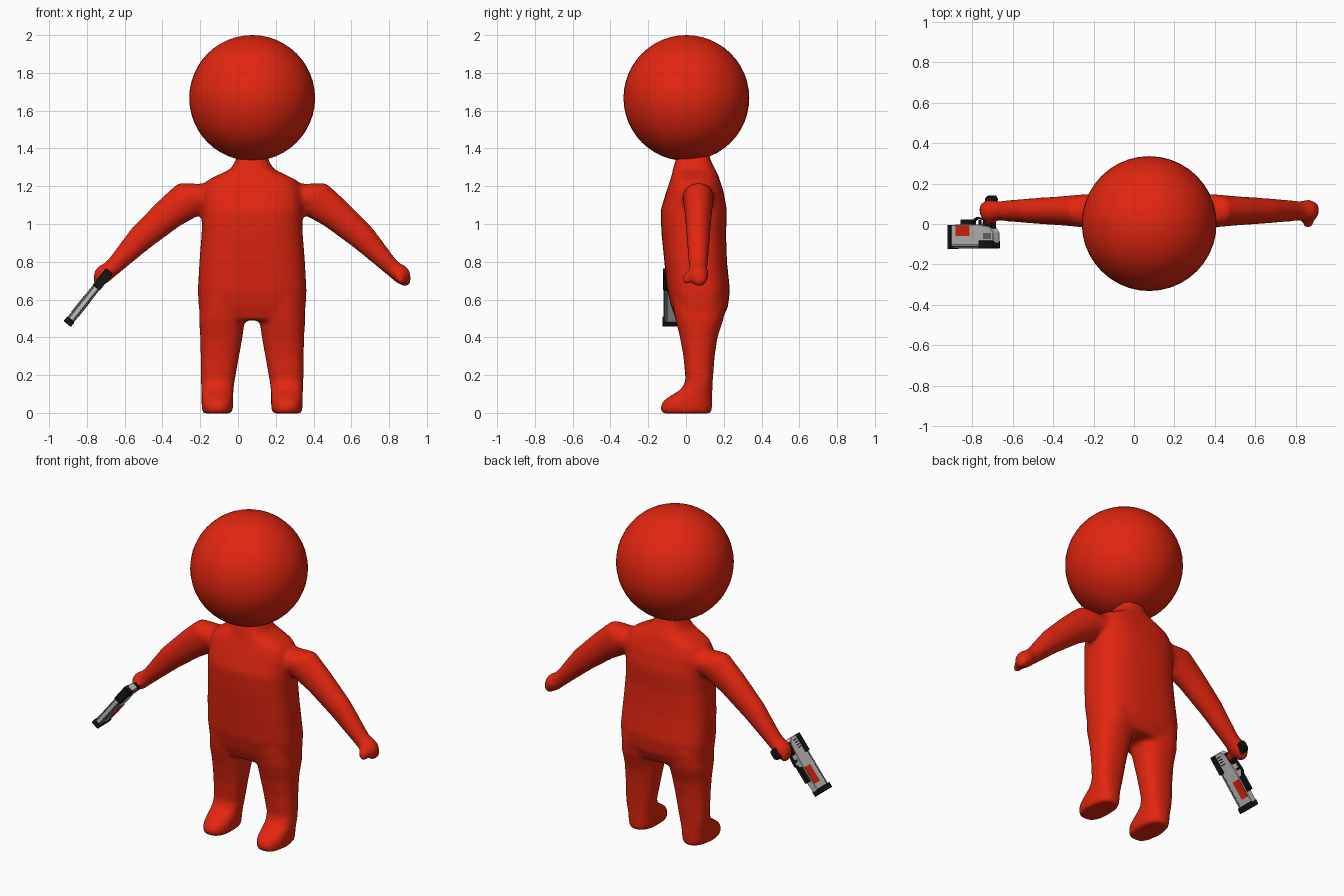
import bpy, bmesh, math
from mathutils import Vector, Matrix

if "Cube" in bpy.data.objects:
    bpy.data.objects.remove(bpy.data.objects["Cube"])

CX = 0.075  # body centre line


def material(name, rgb):
    m = bpy.data.materials.new(name)
    m.diffuse_color = (*rgb, 1)
    m.use_nodes = True
    m.node_tree.nodes["Principled BSDF"].inputs["Base Color"].default_value = m.diffuse_color
    return m


RED = material("red", (0.76, 0.019, 0.005))
GREY = material("light grey", (0.55, 0.52, 0.52))
BLACK = material("black", (0.008, 0.008, 0.009))


def finish(bm, name, mat):
    bmesh.ops.recalc_face_normals(bm, faces=bm.faces[:])
    me = bpy.data.meshes.new(name)
    bm.to_mesh(me)
    bm.free()
    me.materials.append(mat)
    ob = bpy.data.objects.new(name, me)
    bpy.context.collection.objects.link(ob)
    return ob


def loft(bm, sections, n=28):
    """Skin superellipse sections: (centre, u vector, v vector, exponent)."""
    rings = []
    for c, u, v, e in sections:
        ring = []
        for i in range(n):
            a = 2 * math.pi * i / n
            ca, sa = math.cos(a), math.sin(a)
            p = (Vector(c) + Vector(u) * math.copysign(abs(ca) ** (2 / e), ca)
                 + Vector(v) * math.copysign(abs(sa) ** (2 / e), sa))
            ring.append(bm.verts.new(p))
        rings.append(ring)
    for r, s in zip(rings, rings[1:]):
        for i in range(n):
            j = (i + 1) % n
            bm.faces.new((r[i], r[j], s[j], s[i]))
    bm.faces.new(rings[0])
    bm.faces.new(rings[-1])


def upright(x, z, hw, y0, y1, e=2.4):
    return ((x, (y0 + y1) / 2, z), (hw, 0, 0), (0, (y1 - y0) / 2, 0), e)


def blob(bm, centre, radii, tilt=0):
    m = (Matrix.Translation(centre) @ Matrix.Rotation(tilt, 4, 'Y')
         @ Matrix.Diagonal((*radii, 1)))
    bmesh.ops.create_uvsphere(bm, u_segments=20, v_segments=12, radius=1, matrix=m)


# Body: torso, arms and legs fused into one soft skin
bm = bmesh.new()
torso = [(1.40, .08, -.045, .115), (1.34, .085, -.055, .13), (1.29, .115, -.07, .155),
         (1.26, .18, -.075, .17), (1.23, .24, -.085, .18), (1.17, .265, -.105, .20),
         (1.07, .266, -.135, .217), (0.95, .268, -.13, .212), (0.80, .28, -.115, .217),
         (0.65, .288, -.10, .233), (0.56, .284, -.078, .222), (0.49, .268, -.05, .19)]
loft(bm, [upright(0, *s, e=2.7) for s in torso])

leg = [(.60, .155, .115, -.075, .215), (.50, .16, .122, -.058, .20), (.40, .163, .112, -.032, .167),
       (.30, .171, .102, -.014, .152), (.17, .182, .09, -.002, .142), (.125, .184, .086, -.025, .14),
       (.095, .184, .084, -.075, .14), (.065, .184, .084, -.12, .14), (.03, .184, .084, -.138, .14),
       (-.003, .184, .076, -.128, .133)]
arm = [(.18, 1.14, .10, .085), (.32, 1.14, .106, .082), (.44, 1.055, .088, .072),
       (.59, .925, .072, .062), (.73, .778, .047, .05), (.78, .735, .046, .05)]
for s in (-1, 1):
    loft(bm, [upright(s * x, z, hw, y0, y1) for z, x, hw, y0, y1 in leg])
    loft(bm, [((s * x, .065, z), (s * .68 * r, 0, .73 * r), (0, ry, 0), 2) for x, z, r, ry in arm])
    # mitten hand, finger tip and thumb
    blob(bm, (s * .785, .065, .735), (.06, .057, .05), s * .75)
    blob(bm, (s * .81, .07, .705), (.032, .045, .037))
    blob(bm, (s * .785, .005, .71), (.026, .026, .036), s * -.5)
body = finish(bm, "body", RED)
body.location.x = CX
rm = body.modifiers.new("fuse", 'REMESH')
rm.mode = 'VOXEL'
rm.voxel_size = 0.013
rm.use_smooth_shade = True
sm = body.modifiers.new("soften", 'SMOOTH')
sm.factor = 0.5
sm.iterations = 10

# Head
bm = bmesh.new()
bmesh.ops.create_uvsphere(bm, u_segments=40, v_segments=24, radius=0.333)
head = finish(bm, "head", RED)
head.location = (CX, 0.002, 1.667)
for p in head.data.polygons:
    p.use_smooth = True

# Gun frame: local x runs to the muzzle, y is thickness, z is the sight side
L = Vector((-.623, 0, -.782)).normalized()
H = Vector((0, -1, 0))
T = H.cross(L)
GUN = Matrix((L, T, H)).transposed().to_4x4()
GUN.translation = (-.68, 0, .752)


def plate(name, mat, half, outline, offset=0, bevel=0.003):
    """Extrude a side outline (length, height) to both sides."""
    bm = bmesh.new()
    a = [bm.verts.new((x, offset - half, z)) for x, z in outline]
    b = [bm.verts.new((x, offset + half, z)) for x, z in outline]
    bm.faces.new(a)
    bm.faces.new(b)
    for i in range(len(a)):
        j = (i + 1) % len(a)
        bm.faces.new((a[i], a[j], b[j], b[i]))
    ob = finish(bm, name, mat)
    ob.matrix_world = GUN
    if bevel:
        m = ob.modifiers.new("bevel", 'BEVEL')
        m.width = bevel
        m.segments = 1
    return ob


def rect(x0, x1, z0, z1):
    return [(x0, z0), (x1, z0), (x1, z1), (x0, z1)]


# Gun body and fittings
plate("gun_body", GREY, .021, [(0, .04), (.03, .012), (.12, .002), (.335, .004), (.335, .112),
                               (.12, .112), (.10, .10), (0, .095)])
plate("gun_top_rib", GREY, .013, rect(.10, .33, .105, .12))
plate("gun_rear_grip_pad", BLACK, .024, rect(0, .115, .082, .122))
plate("gun_muzzle", BLACK, .025, rect(.328, .36, .004, .124))
plate("gun_red_panel", RED, .0235, rect(.185, .295, .008, .06), bevel=0)
plate("gun_grip", BLACK, .019, [(.02, .03), (.10, .02), (.08, -.04), (.07, -.13), (.055, -.14),
                                (.015, -.14), (.005, -.125), (.022, -.04)], bevel=.006)
# Trigger guard, trigger and front block
plate("gun_trigger_guard", BLACK, .008, [(.07, -.025), (.15, -.034), (.20, -.01), (.20, .006),
                                         (.19, .006), (.185, -.008), (.146, -.026), (.07, -.016)], bevel=0)
plate("gun_trigger", BLACK, .005, rect(.125, .137, -.02, .01), bevel=0)
plate("gun_front_block", BLACK, .014, rect(.175, .27, -.022, .006))

# Dark seams on both sides and ticks along the sight rib
for s in (-1, 1):
    plate("gun_seam", BLACK, .001, rect(.115, .328, .098, .102), s * .021, 0)
    plate("gun_top_seam", BLACK, .001, rect(.115, .328, .111, .114), s * .015, 0)
    for i in range(4):
        plate("gun_rear_slot", BLACK, .001, rect(.02 + .016 * i, .026 + .016 * i, .045, .075), s * .021, 0)
